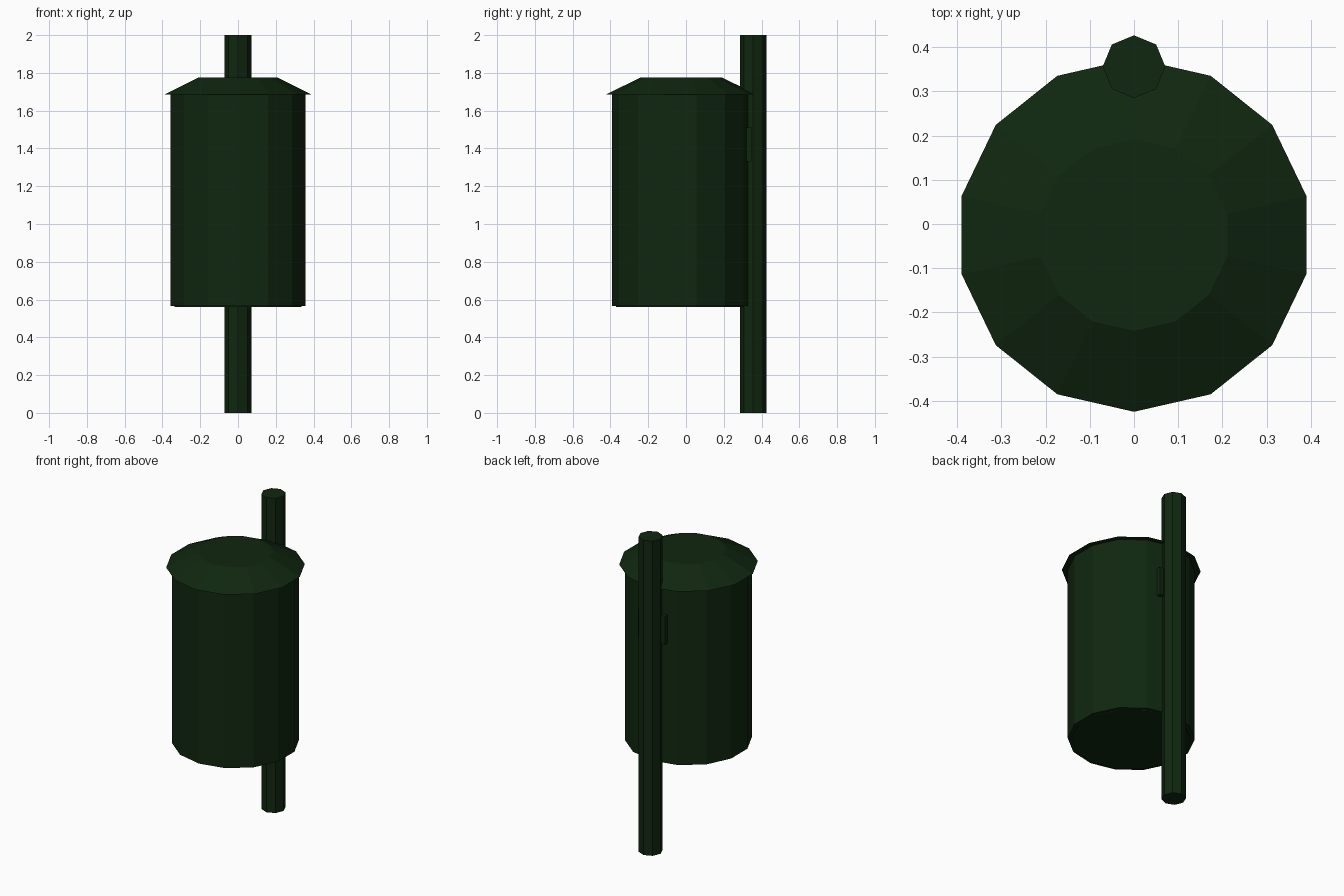
import bpy
import bmesh
import math

cube = bpy.data.objects.get("Cube")
if cube:
    bpy.data.objects.remove(cube, do_unlink=True)

green = bpy.data.materials.new("dark_green")
green.use_nodes = True
colour = (0.005, 0.02, 0.005, 1.0)
green.diffuse_color = colour
green.node_tree.nodes["Principled BSDF"].inputs["Base Color"].default_value = colour


def finish(name, bm):
    bmesh.ops.recalc_face_normals(bm, faces=bm.faces)
    mesh = bpy.data.meshes.new(name)
    bm.to_mesh(mesh)
    bm.free()
    mesh.materials.append(green)
    obj = bpy.data.objects.new(name, mesh)
    bpy.context.collection.objects.link(obj)
    return obj


def turned(name, profile, sides, y):
    """Closed faceted solid from (radius, z) rings, with a corner facing the front."""
    bm = bmesh.new()
    rings = []
    for radius, z in profile:
        angles = [2 * math.pi * i / sides - math.pi / 2 for i in range(sides)]
        rings.append([bm.verts.new((radius * math.cos(a), y + radius * math.sin(a), z))
                      for a in angles])
    for low, high in zip(rings, rings[1:]):
        for i in range(sides):
            j = (i + 1) % sides
            bm.faces.new((low[i], low[j], high[j], high[i]))
    bm.faces.new(rings[0])
    bm.faces.new(rings[-1])
    return finish(name, bm)


BIN_Y = -0.025

# Bin body with a slightly stepped floor
turned("bin_body", [(0.345, 0.56), (0.345, 0.567), (0.366, 0.567), (0.366, 1.69)], 14, BIN_Y)

# Sloping lid with overhanging eaves
turned("bin_lid", [(0.4, 1.685), (0.217, 1.775)], 14, BIN_Y)

# Support post behind the bin
turned("post", [(0.071, 0.0), (0.071, 2.0)], 8, 0.356)

# Mounting bracket joining bin and post
bm = bmesh.new()
bmesh.ops.create_cube(bm, size=1)
bmesh.ops.scale(bm, vec=(0.19, 0.035, 0.18), verts=bm.verts)
bmesh.ops.translate(bm, vec=(0, 0.328, 1.42), verts=bm.verts)
finish("bracket", bm)
